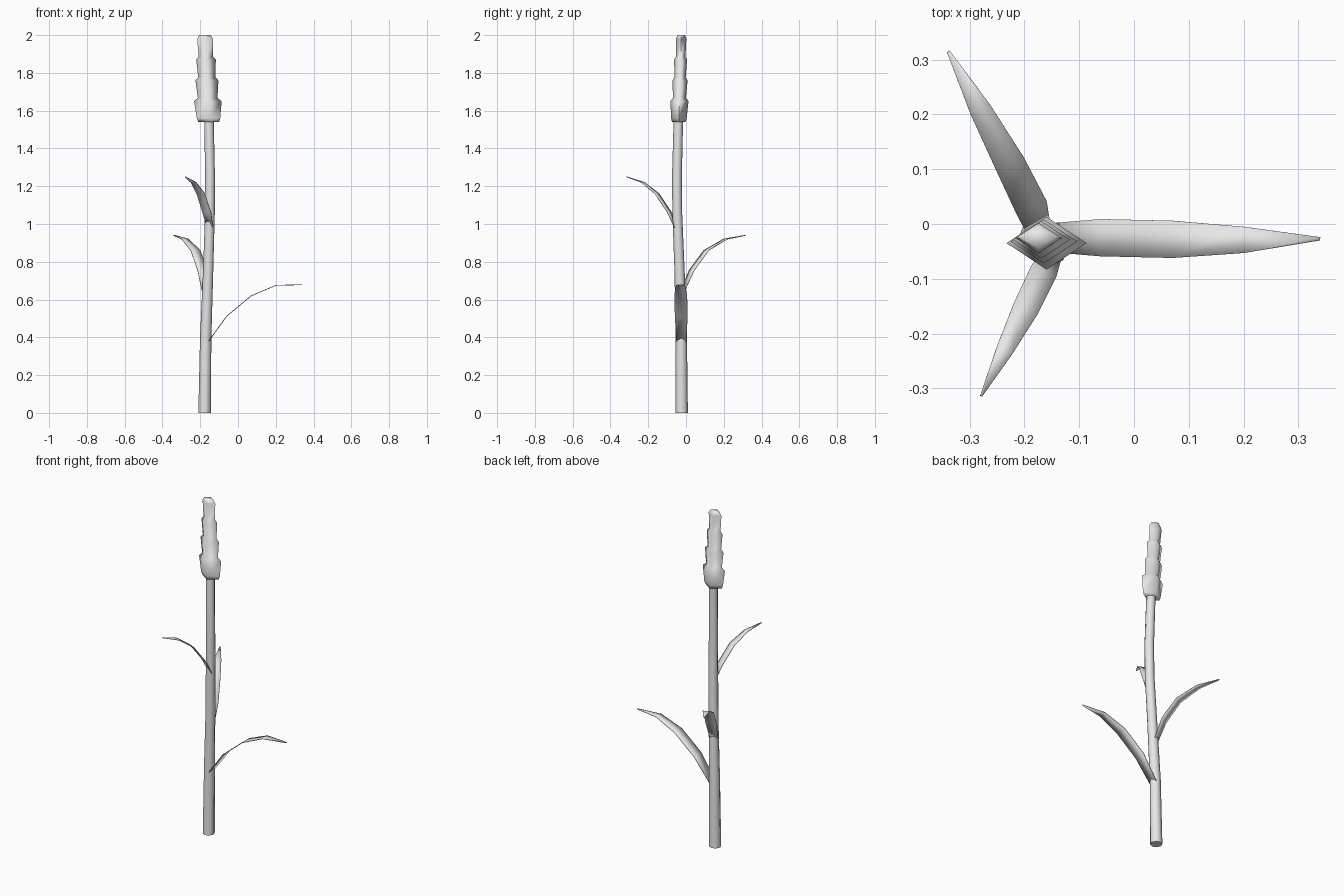
import bpy, math
from mathutils import Vector

if "Cube" in bpy.data.objects:
    bpy.data.objects.remove(bpy.data.objects["Cube"])

mat = bpy.data.materials.new("pale grey")
mat.diffuse_color = (0.8, 0.8, 0.8, 1)
mat.use_nodes = True
mat.node_tree.nodes["Principled BSDF"].inputs["Base Color"].default_value = mat.diffuse_color


def make(name, verts, faces, angle=60):
    me = bpy.data.meshes.new(name)
    me.from_pydata([tuple(v) for v in verts], [], faces)
    me.materials.append(mat)
    ob = bpy.data.objects.new(name, me)
    bpy.context.collection.objects.link(ob)
    bpy.ops.object.select_all(action='DESELECT')
    ob.select_set(True)
    bpy.context.view_layer.objects.active = ob
    bpy.ops.object.shade_smooth_by_angle(angle=math.radians(angle))
    return ob


def loft(name, rings, n, angle=60):
    """Rings of (x, y, z, radius x, radius y), capped at both ends."""
    verts, faces = [], []
    for x, y, z, rx, ry in rings:
        for i in range(n):
            a = 2 * math.pi * i / n
            verts.append((x + rx * math.cos(a), y + ry * math.sin(a), z))
    for k in range(len(rings) - 1):
        for i in range(n):
            j = (i + 1) % n
            faces.append((k*n + i, k*n + j, k*n + n + j, k*n + n + i))
    faces.append(tuple(reversed(range(n))))
    faces.append(tuple(range(len(verts) - n, len(verts))))
    return make(name, verts, faces, angle)


def leaf(name, path, widths):
    """Thin arched blade along a path of midpoints."""
    path = [Vector(p) for p in path]
    d = path[-1] - path[0]
    side = Vector((-d.y, d.x, 0)).normalized()
    verts, faces = [], []
    for p, w in zip(path, widths):
        verts += [p - side * w, p + side * w]
    for k in range(len(path) - 1):
        faces.append((2*k, 2*k + 2, 2*k + 3, 2*k + 1))
    ob = make(name, verts, faces)
    sol = ob.modifiers.new("thickness", 'SOLIDIFY')
    sol.thickness = 0.004
    sol.offset = 0
    return ob


# Gently bent, tapering stem
loft("stem", [(x, y, z, r, r) for x, y, z, r in [
    (-0.177, -0.023, 0, 0.033), (-0.171, -0.025, 0.4, 0.030),
    (-0.158, -0.034, 0.75, 0.027), (-0.149, -0.046, 1.05, 0.026),
    (-0.148, -0.048, 1.25, 0.026), (-0.154, -0.040, 1.57, 0.025)]], 8)

# Stepped seed head with a diamond cross-section, leaning slightly
profile = [(1.54, 0.055), (1.56, 0.062), (1.65, 0.073), (1.668, 0.052),
           (1.76, 0.061), (1.777, 0.045), (1.87, 0.052), (1.886, 0.038),
           (1.98, 0.042), (2.0, 0.030)]
rings = []
for z, r in profile:
    t = (z - 1.54) / 0.46
    rings.append((-0.155 - 0.020 * t, -0.038 + 0.013 * t, z, r, r * 0.66))
loft("seed_head", rings, 4, 100)

# Three arched leaves
leaf("lower_leaf", [(-0.155, -0.025, 0.38), (-0.06, -0.025, 0.512),
                    (0.07, -0.028, 0.62), (0.2, -0.029, 0.675),
                    (0.34, -0.027, 0.679)], [0.026, 0.034, 0.034, 0.024, 0.003])
leaf("middle_leaf", [(-0.172, -0.015, 0.65), (-0.187, 0.03, 0.755),
                     (-0.225, 0.107, 0.86), (-0.28, 0.208, 0.92),
                     (-0.339, 0.315, 0.94)], [0.022, 0.030, 0.028, 0.020, 0.003])
leaf("upper_leaf", [(-0.148, -0.052, 0.98), (-0.165, -0.087, 1.06),
                    (-0.197, -0.153, 1.16), (-0.235, -0.228, 1.22),
                    (-0.279, -0.314, 1.25)], [0.018, 0.025, 0.024, 0.016, 0.002])
